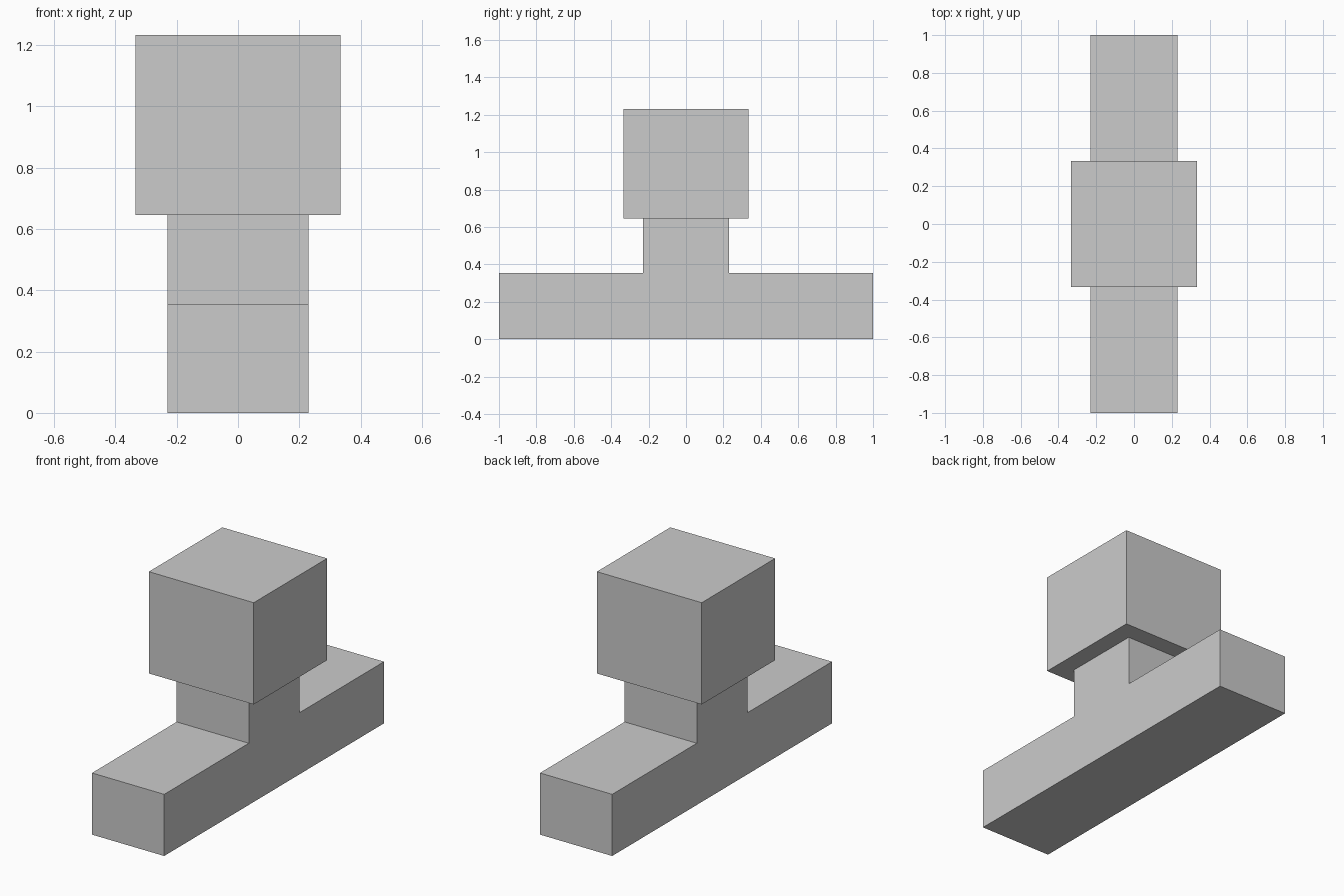
import bpy
import bmesh

if "Cube" in bpy.data.objects:
    bpy.data.objects.remove(bpy.data.objects["Cube"])

grey = bpy.data.materials.new("light grey")
grey.diffuse_color = (0.6, 0.6, 0.6, 1.0)
grey.use_nodes = True
grey.node_tree.nodes["Principled BSDF"].inputs["Base Color"].default_value = grey.diffuse_color


def extrude_profile(name, profile, half_width):
    """Extrude a closed (y, z) profile along x, centred on x = 0."""
    bm = bmesh.new()
    face = bm.faces.new([bm.verts.new((-half_width, y, z)) for y, z in profile])
    result = bmesh.ops.extrude_face_region(bm, geom=[face], use_keep_orig=True)
    moved = [v for v in result["geom"] if isinstance(v, bmesh.types.BMVert)]
    bmesh.ops.translate(bm, verts=moved, vec=(2 * half_width, 0, 0))
    bmesh.ops.recalc_face_normals(bm, faces=bm.faces)
    mesh = bpy.data.meshes.new(name)
    bm.to_mesh(mesh)
    bm.free()
    mesh.materials.append(grey)
    obj = bpy.data.objects.new(name, mesh)
    bpy.context.collection.objects.link(obj)
    return obj


FOOT_TOP, NECK_TOP, TOP = 0.355, 0.646, 1.232
NECK, HEAD = 0.23, 0.334

# Long foot with the square neck rising from its middle, mirrored front to back
half = [(1.0, 0.0), (1.0, FOOT_TOP), (NECK, FOOT_TOP), (NECK, NECK_TOP)]
extrude_profile("foot_and_neck", half + [(-y, z) for y, z in reversed(half)], NECK)

# Wider block on top of the neck
half = [(HEAD, NECK_TOP), (HEAD, TOP)]
extrude_profile("head_block", half + [(-y, z) for y, z in reversed(half)], HEAD)
